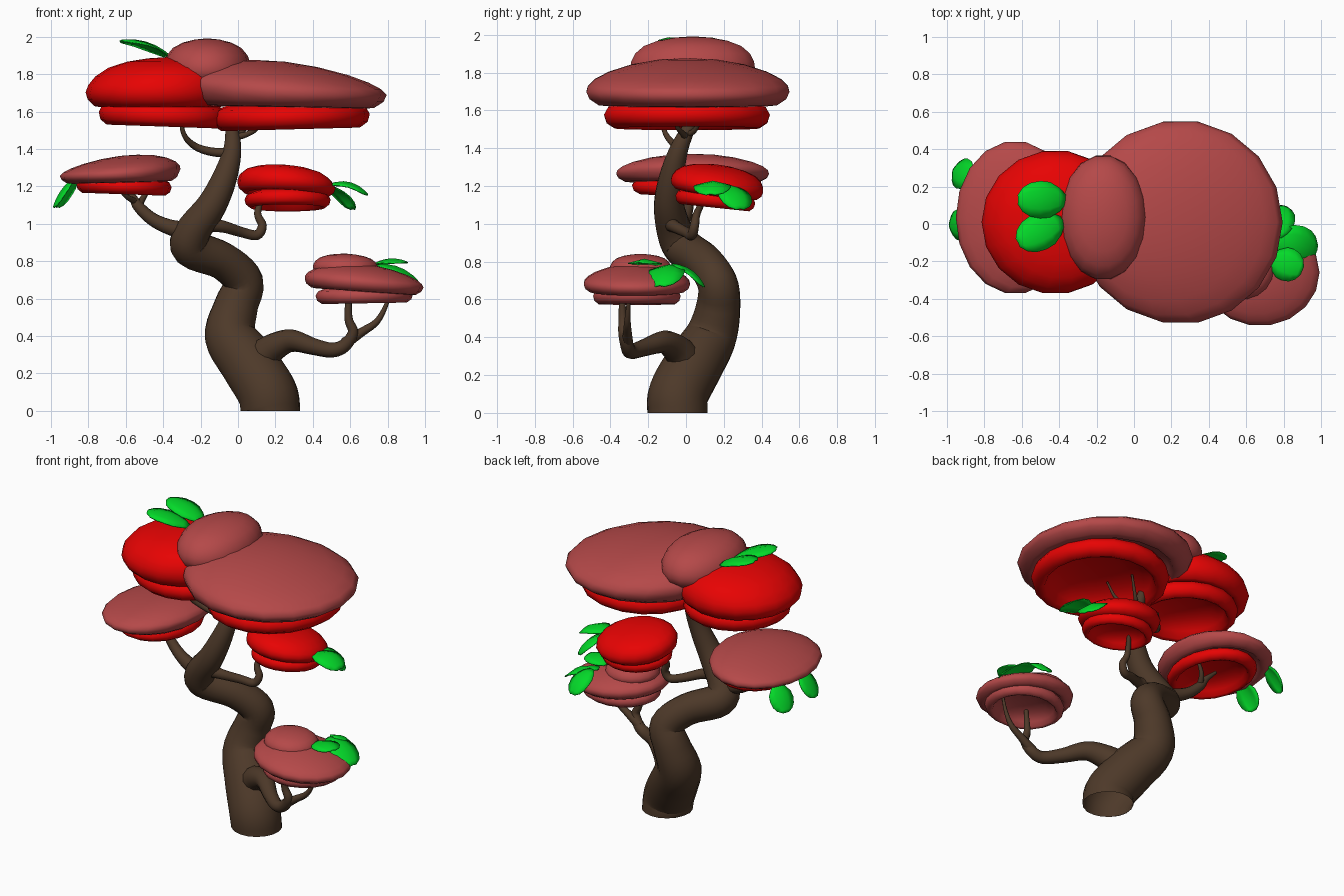
import bpy, bmesh, math
from mathutils import Vector, Matrix

if "Cube" in bpy.data.objects:
    bpy.data.objects.remove(bpy.data.objects["Cube"])


def material(name, rgb):
    m = bpy.data.materials.new(name)
    m.diffuse_color = (*rgb, 1)
    m.use_nodes = True
    m.node_tree.nodes["Principled BSDF"].inputs["Base Color"].default_value = m.diffuse_color
    return m


BARK = material("dark bark", (0.075, 0.041, 0.022))
DUSTY = material("dusty red foliage", (0.46, 0.066, 0.066))
RED = material("bright red foliage", (0.80, 0.001, 0.001))
GREEN = material("green leaf", (0.001, 0.70, 0.022))


def finish(name, bm, mat, angle=75):
    me = bpy.data.meshes.new(name)
    bmesh.ops.recalc_face_normals(bm, faces=bm.faces)
    bm.to_mesh(me)
    bm.free()
    me.materials.append(mat)
    ob = bpy.data.objects.new(name, me)
    bpy.context.collection.objects.link(ob)
    bpy.ops.object.select_all(action='DESELECT')
    ob.select_set(True)
    bpy.context.view_layer.objects.active = ob
    bpy.ops.object.shade_smooth_by_angle(angle=math.radians(angle))
    return ob


# Tapered, bent limbs: each point is x, y, z, radius
def limb(name, pts, sides=12, steps=5, flat_base=False):
    P = [Vector(p) for p in pts]
    P = [2 * P[0] - P[1]] + P + [2 * P[-1] - P[-2]]
    path = []
    for i in range(1, len(P) - 2):
        a, b, c, d = P[i - 1:i + 3]
        for k in range(steps):
            t = k / steps
            path.append(0.5 * (2 * b + (c - a) * t + (2 * a - 5 * b + 4 * c - d) * t ** 2
                               + (3 * b - a - 3 * c + d) * t ** 3))
    path.append(P[-2])
    bm = bmesh.new()
    rings, side = [], None
    for i, p in enumerate(path):
        q, r = path[max(i - 1, 0)], path[min(i + 1, len(path) - 1)]
        tan = (r.xyz - q.xyz).normalized()
        if side is None:
            side = tan.orthogonal()
        side = (side - tan * side.dot(tan)).normalized()
        other = tan.cross(side)
        rings.append([bm.verts.new(p.xyz + p.w * (side * math.cos(a) + other * math.sin(a)))
                      for a in (2 * math.pi * k / sides for k in range(sides))])
    for A, B in zip(rings, rings[1:]):
        for k in range(sides):
            j = (k + 1) % sides
            bm.faces.new((A[k], A[j], B[j], B[k]))
    if flat_base:                       # level foot, open underneath
        for v in rings[0]:
            v.co.z = 0
    else:
        bm.faces.new(rings[0])
    bm.faces.new(rings[-1])
    return finish(name, bm, BARK, 50)


# Foliage cushions: outer dome, curled rim, hollow underside (radius, height)
UNDER = [(.97, -.26), (.88, -.45), (.80, -.48), (.74, -.25), (.58, .1), (.3, .45)]
CAP = [(.28, .95), (.55, .80), (.78, .57), (.92, .34), (.985, .14), (1, -.04)] + UNDER
ROUND = [(.28, .97), (.55, .87), (.78, .69), (.92, .44), (.985, .18), (1, -.04)] + UNDER
SKIRT = [(.3, 1.6), (.75, 1.2), (.95, .7), (1, .1), (.97, -.55), (.87, -1),
         (.80, -.85), (.74, -.1), (.55, .7), (.3, 1.1)]


def pad(name, mat, centre, rx, ry, h, profile=CAP, tilt=(0, 0), shift=0, sides=18):
    bm = bmesh.new()
    rings = []
    for r, z in profile:
        dx = shift * max(z, 0)
        rings.append([bm.verts.new((rx * r * math.cos(a) + dx, ry * r * math.sin(a), z * h))
                      for a in (2 * math.pi * k / sides for k in range(sides))])
    for A, B in zip(rings, rings[1:]):
        for k in range(sides):
            j = (k + 1) % sides
            bm.faces.new((A[k], A[j], B[j], B[k]))
    for ring, z in ((rings[0], profile[0][1] + .04), (rings[-1], profile[-1][1] + .08)):
        c = bm.verts.new((shift * z, 0, z * h))
        for k in range(sides):
            bm.faces.new((ring[k], ring[(k + 1) % sides], c))
    M = (Matrix.Translation(centre) @ Matrix.Rotation(math.radians(tilt[1]), 4, 'Y')
         @ Matrix.Rotation(math.radians(tilt[0]), 4, 'X'))
    bm.transform(M)
    return finish(name, bm, mat)


# Arched leaf running from base to tip
def leaf(name, base, tip, width, arch=0.03):
    a, b = Vector(base), Vector(tip)
    d = b - a
    side = d.cross(Vector((0, 0, 1))).normalized()
    up = side.cross(d).normalized()
    bm = bmesh.new()
    rows = []
    for t, w in ((0, .25), (.15, .65), (.35, .95), (.55, 1), (.75, .9), (.9, .65), (1, .25)):
        mid = a + d * t + up * arch * 4 * t * (1 - t)
        rows.append([bm.verts.new(mid + side * s * w * width / 2 - up * .12 * width * w * abs(s))
                     for s in (-1, -.5, 0, .5, 1)])
    for A, B in zip(rows, rows[1:]):
        for k in range(4):
            bm.faces.new((A[k], A[k + 1], B[k + 1], B[k]))
    ob = finish(name, bm, GREEN)
    s = ob.modifiers.new("thickness", 'SOLIDIFY')
    s.thickness = 0.006


# Trunk and branches
limb("trunk", [(.175, -.045, 0, .16), (.155, -.04, .10, .16), (.06, .04, .25, .155),
               (-.04, .13, .40, .138), (-.01, .17, .56, .118), (.03, .165, .69, .106),
               (-.08, .09, .80, .101), (-.25, -.01, .87, .105), (-.24, -.06, .96, .095),
               (-.14, -.09, 1.10, .08), (-.07, -.075, 1.25, .066), (-.03, -.035, 1.40, .048),
               (-.035, .03, 1.54, .03), (-.03, .06, 1.64, .015)], sides=18, flat_base=True)
limb("low_branch", [(.03, .06, .20, .09), (.13, -.01, .29, .09), (.20, -.06, .345, .075),
                    (.29, -.12, .375, .060), (.40, -.22, .345, .046), (.50, -.29, .325, .04),
                    (.57, -.31, .35, .036), (.615, -.33, .42, .028), (.59, -.335, .50, .022),
                    (.595, -.34, .66, .013)])
limb("low_twig", [(.57, -.31, .36, .032), (.66, -.31, .42, .024), (.74, -.31, .475, .018),
                  (.79, -.305, .56, .012), (.82, -.30, .66, .008)], 8)
limb("left_branch", [(-.22, -.06, .96, .06), (-.34, -.04, .975, .045), (-.45, -.01, 1.02, .036),
                     (-.53, .01, 1.09, .03), (-.57, .02, 1.15, .02), (-.64, .03, 1.22, .01)])
limb("left_twig_inner", [(-.53, .01, 1.10, .022), (-.50, .06, 1.15, .015), (-.45, .08, 1.23, .009)], 8)
limb("left_twig_outer", [(-.55, .01, 1.12, .018), (-.60, -.06, 1.15, .013), (-.66, -.10, 1.22, .008)], 8)
limb("middle_branch", [(-.18, -.08, 1.0, .045), (-.08, -.06, .985, .033), (.02, 0, .955, .028),
                       (.10, .03, .94, .027), (.13, .045, .99, .024), (.105, .06, 1.06, .019),
                       (.14, .12, 1.17, .012)])
limb("upper_left_branch", [(-.04, -.05, 1.38, .026), (-.14, -.04, 1.385, .023), (-.23, -.06, 1.415, .019),
                           (-.29, -.11, 1.48, .014), (-.31, -.14, 1.60, .008)], 8)
limb("upper_right_twig", [(-.03, .0, 1.46, .02), (.05, -.02, 1.48, .015), (.11, -.05, 1.52, .011),
                          (.16, -.07, 1.62, .006)], 8)
limb("upper_back_twig", [(-.03, .0, 1.47, .018), (.03, .05, 1.50, .013), (.10, .10, 1.62, .007)], 8)

# Crown
pad("crown_right_cap", DUSTY, (.25, .01, 1.705), .545, .545, .17, tilt=(0, 1), shift=-.16)
pad("crown_right_skirt", RED, (.28, .005, 1.57), .425, .445, .065, SKIRT, tilt=(0, -1.5))
pad("crown_left_cap", RED, (-.42, .01, 1.71), .395, .385, .18, ROUND, shift=.05)
pad("crown_left_skirt", RED, (-.40, .01, 1.58), .345, .33, .06, SKIRT, tilt=(0, 2))
pad("crown_top_cap", DUSTY, (-.165, .035, 1.83), .235, .335, .16, ROUND)

# Left cushion
pad("left_cap", DUSTY, (-.635, .035, 1.268), .318, .41, .10, tilt=(0, -1.5), shift=.10)
pad("left_skirt", RED, (-.61, .03, 1.20), .255, .32, .042, SKIRT, tilt=(0, 2))

# Middle cushion
pad("middle_cap", RED, (.26, .165, 1.205), .262, .25, .105, ROUND, tilt=(-8, 3), shift=-.03)
pad("middle_skirt", RED, (.265, .155, 1.125), .23, .215, .04, SKIRT, tilt=(-6, 0))

# Low right cushion
pad("low_cap", DUSTY, (.675, -.26, .685), .318, .285, .10, tilt=(0, 4), shift=-.04)
pad("low_skirt", DUSTY, (.675, -.26, .615), .26, .235, .04, SKIRT, tilt=(0, -1))
pad("low_top_cap", DUSTY, (.575, -.24, .765), .175, .165, .075, ROUND, tilt=(0, 2))

# Leaf sprigs
for i, (b, t, w, arch) in enumerate([
    ((-.36, .13, 1.90), (-.62, .13, 1.985), .20, .03),
    ((-.38, .02, 1.90), (-.62, -.10, 1.985), .20, .03),
    ((-.87, .25, 1.25), (-.97, .29, 1.09), .17, .015),
    ((-.88, .0, 1.25), (-.99, -.01, 1.09), .17, .015),
    ((.48, .15, 1.21), (.695, .13, 1.16), .20, .04),
    ((.48, .22, 1.21), (.62, .29, 1.08), .19, .03),
    ((.75, -.08, .785), (.98, -.14, .675), .21, .035),
    ((.73, -.18, .79), (.90, -.25, .80), .18, .02),
    ((.77, -.07, .79), (.80, .10, .67), .15, .03),
]):
    leaf(f"leaf_{i + 1}", b, t, w, arch)
